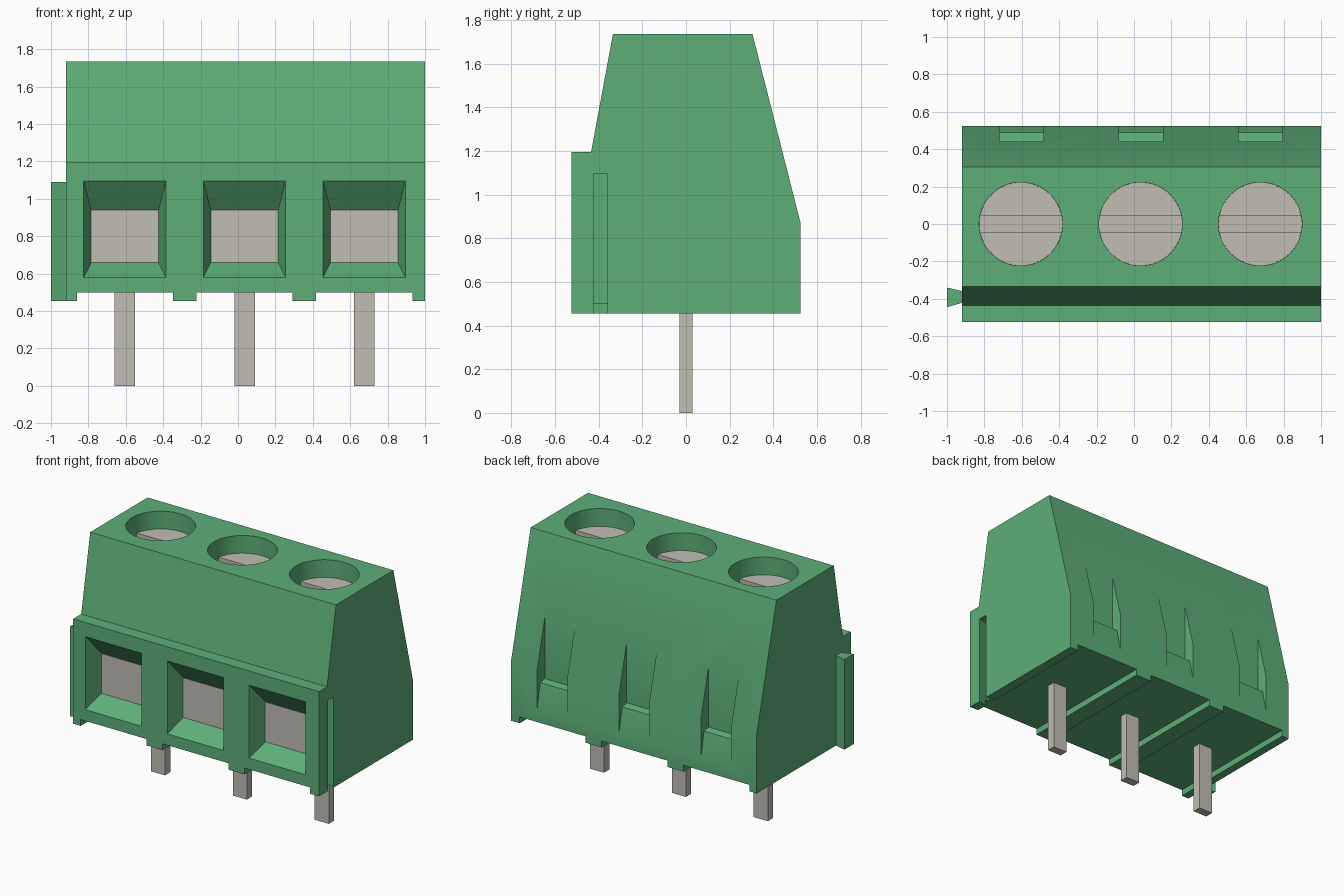
import bpy, bmesh
from mathutils import Vector

cube = bpy.data.objects.get("Cube")
if cube:
    bpy.data.objects.remove(cube, do_unlink=True)

PITCH = 0.64
CENTRES = [0.035 + PITCH * i for i in (-1, 0, 1)]
LEFT, RIGHT = 1.0, -0.92          # body ends in x
FRONT, BASE, TOP = -0.525, 0.455, 1.735


def material(name, rgb):
    m = bpy.data.materials.new(name)
    m.use_nodes = True
    colour = (*rgb, 1)
    m.diffuse_color = colour
    m.node_tree.nodes["Principled BSDF"].inputs["Base Color"].default_value = colour
    return m


GREEN = material("green plastic", (0.11, 0.43, 0.19))
METAL = material("tinned metal", (0.53, 0.51, 0.45))


def loft(name, start, end, mat):
    """Solid between two matching rings of points."""
    bm = bmesh.new()
    a = [bm.verts.new(p) for p in start]
    b = [bm.verts.new(p) for p in end]
    bm.faces.new(a)
    bm.faces.new(b)
    for i in range(len(a)):
        j = (i + 1) % len(a)
        bm.faces.new((a[i], a[j], b[j], b[i]))
    bmesh.ops.recalc_face_normals(bm, faces=bm.faces)
    mesh = bpy.data.meshes.new(name)
    bm.to_mesh(mesh)
    bm.free()
    mesh.materials.append(mat)
    obj = bpy.data.objects.new(name, mesh)
    bpy.context.collection.objects.link(obj)
    return obj


def prism_x(name, profile, x0, x1, mat=GREEN):
    return loft(name, [(x0, y, z) for y, z in profile], [(x1, y, z) for y, z in profile], mat)


def prism_z(name, profile, z0, z1, mat=GREEN):
    return loft(name, [(x, y, z0) for x, y in profile], [(x, y, z1) for x, y in profile], mat)


def box(name, x0, x1, y0, y1, z0, z1, mat=GREEN):
    return prism_z(name, [(x0, y0), (x1, y0), (x1, y1), (x0, y1)], z0, z1, mat)


def cylinder(name, x, radius, z0, z1, mat=GREEN):
    bpy.ops.mesh.primitive_cylinder_add(vertices=64, radius=radius, depth=z1 - z0,
                                        location=(x, 0, (z0 + z1) / 2))
    obj = bpy.context.object
    obj.name = name
    obj.data.materials.append(mat)
    return obj


def cut(target, cutter):
    cutter.hide_render = True
    mod = target.modifiers.new("cut", "BOOLEAN")
    mod.operation, mod.solver, mod.object = "DIFFERENCE", "EXACT", cutter
    bpy.context.view_layer.objects.active = target
    bpy.ops.object.modifier_apply(modifier=mod.name)
    bpy.data.objects.remove(cutter, do_unlink=True)


def smooth(obj):
    bpy.ops.object.select_all(action="DESELECT")
    obj.select_set(True)
    bpy.context.view_layer.objects.active = obj
    bpy.ops.object.shade_smooth_by_angle(angle=0.4)


def window_ring(x, t):
    """Window outline, t = 0 at the front face and 1 at the pocket floor."""
    half, low, high = 0.22 - 0.04 * t, 0.58 + 0.08 * t, 1.095 - 0.155 * t
    y = FRONT + 0.125 * t
    return [(x - half, y, low), (x + half, y, low), (x + half, y, high), (x - half, y, high)]


# Housing
housing = prism_x("housing", [(FRONT, BASE), (0.525, BASE), (0.525, 0.87), (0.305, TOP),
                              (-0.335, TOP), (-0.435, 1.195), (FRONT, 1.195)], RIGHT, LEFT)
latch = [(0.44, 0.775), (0.49, 0.765), (0.53, 0.576), (0.7, 0.576), (0.7, 1.4), (0.44, 1.4)]
for x in CENTRES:
    # Underside channel between feet, wire pocket, screw well, rear notch
    cut(housing, box("channel", x - 0.257, x + 0.257, -1, 1, 0.2, 0.5))
    cut(housing, loft("pocket", window_ring(x, -0.1), window_ring(x, 1), GREEN))
    cut(housing, cylinder("well", x, 0.223, TOP - 0.2, TOP + 0.1))
    cut(housing, prism_x("notch", latch, x - 0.115, x + 0.12))

# Dovetail groove on the left end, matching tab on the right end
cut(housing, prism_z("groove", [(1.01, -0.422), (1.01, -0.363), (0.92, -0.338), (0.92, -0.447)],
                     0.3, 1.095))
prism_z("dovetail_tab", [(-0.915, -0.36), (-0.915, -0.42), (-1, -0.445), (-1, -0.34)], BASE, 1.09)
smooth(housing)

# Metal parts at each terminal
for x in CENTRES:
    box("solder_pin", x - 0.055, x + 0.055, -0.03, 0.03, 0, 0.505, METAL)
    box("clamp_plate", x - 0.18, x + 0.18, -0.404, -0.398, 0.66, 0.94, METAL)
    screw = cylinder("screw_head", x, 0.2225, TOP - 0.21, TOP - 0.125, METAL)
    cut(screw, box("slot", x - 0.3, x + 0.3, -0.045, 0.045, TOP - 0.17, TOP, METAL))
    smooth(screw)
